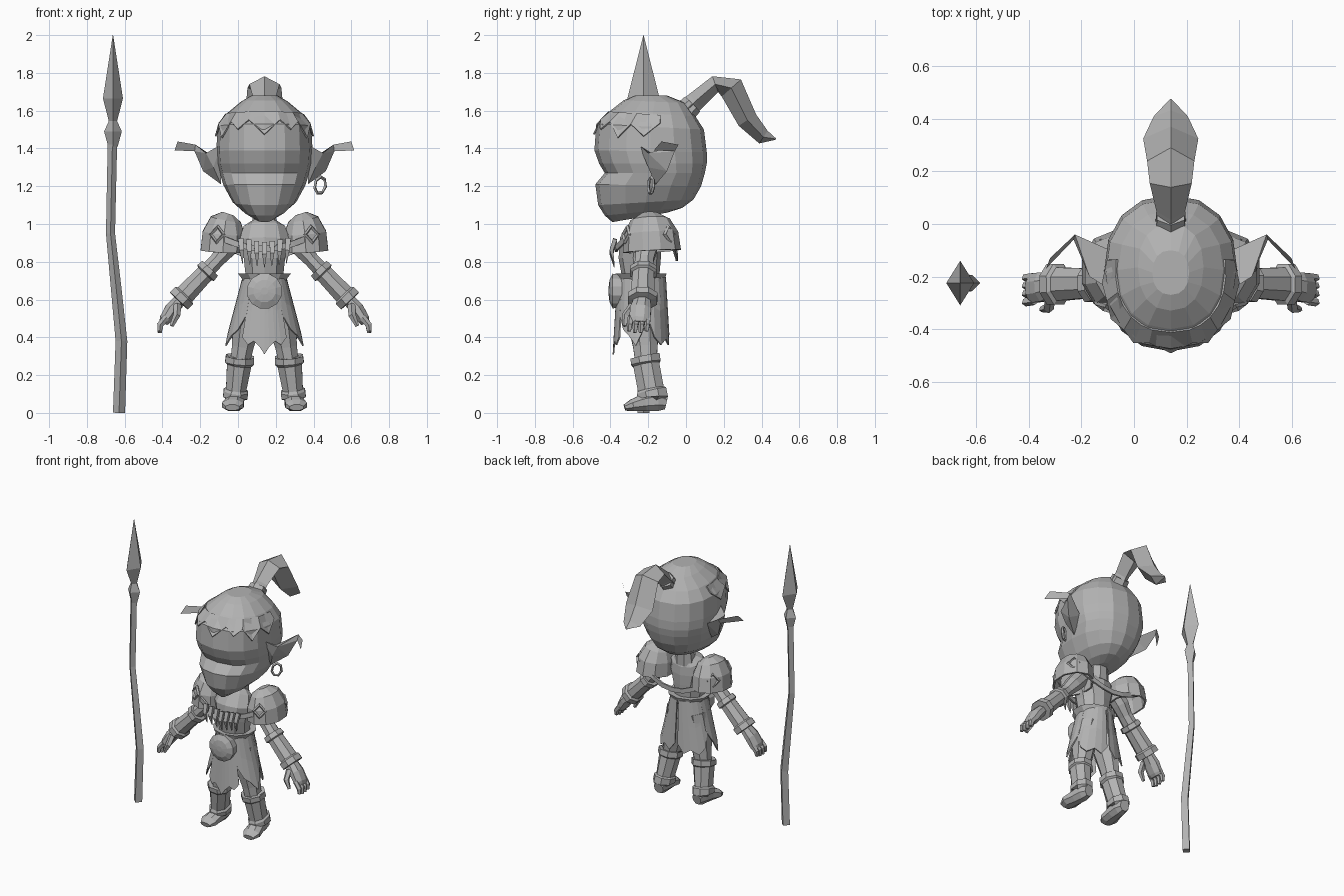
import bpy, bmesh
from math import sin, cos, pi, radians, copysign
from mathutils import Vector

cube = bpy.data.objects.get("Cube")
if cube:
    bpy.data.objects.remove(cube)

CX = 0.14  # the figure stands beside its spear
X, Y, Z = Vector((1, 0, 0)), Vector((0, 1, 0)), Vector((0, 0, 1))

grey = bpy.data.materials.new("plain_grey")
grey.use_nodes = True
GREY = (0.45, 0.45, 0.45, 1)
grey.diffuse_color = GREY
grey.node_tree.nodes["Principled BSDF"].inputs["Base Color"].default_value = GREY


def make(name, verts, faces, thick=0, shift=CX):
    mesh = bpy.data.meshes.new(name)
    mesh.from_pydata([(v[0] + shift, v[1], v[2]) for v in verts], [], faces)
    bm = bmesh.new()
    bm.from_mesh(mesh)
    bmesh.ops.recalc_face_normals(bm, faces=bm.faces)
    bm.to_mesh(mesh)
    bm.free()
    mesh.materials.append(grey)
    ob = bpy.data.objects.new(name, mesh)
    bpy.context.collection.objects.link(ob)
    if thick:
        mod = ob.modifiers.new("thickness", "SOLIDIFY")
        mod.thickness = thick
        mod.offset = 0
    return ob


def pair(name, verts, faces, thick=0):
    make("left_" + name, verts, faces, thick)
    make("right_" + name, [(-v[0], v[1], v[2]) for v in verts], faces, thick)


def tube(path, axis, sides=8, phase=0.5, caps=(True, True)):
    """Sweep an oval (x, y, z, radius along axis, radius across it) along a path."""
    pts = [Vector(p[:3]) for p in path]
    verts, faces, n = [], [], len(path)
    for i, p in enumerate(path):
        t = (pts[min(i + 1, n - 1)] - pts[max(i - 1, 0)]).normalized()
        a = (axis - t * axis.dot(t)).normalized()
        b = t.cross(a)
        for k in range(sides):
            ang = 2 * pi * (k + phase) / sides
            verts.append(pts[i] + a * cos(ang) * p[3] + b * sin(ang) * p[4])
    for i in range(n - 1):
        for k in range(sides):
            j = (k + 1) % sides
            faces.append((i * sides + k, i * sides + j, (i + 1) * sides + j, (i + 1) * sides + k))
    if caps[0]:
        faces.append(tuple(range(sides)))
    if caps[1]:
        faces.append(tuple(range((n - 1) * sides, n * sides)))
    return verts, faces


def strip(top, bottom):
    n = len(top)
    return top + bottom, [(i, i + 1, n + i + 1, n + i) for i in range(n - 1)]


# Head: rings of front height, back height, half width, front y, back y
HEAD = [(1.68, 1.68, .07, -.27, -.1), (1.655, 1.64, .125, -.33, 0), (1.6, 1.57, .2, -.4, .05),
        (1.53, 1.5, .248, -.475, .095), (1.39, 1.38, .255, -.485, .11), (1.32, 1.32, .25, -.46, .11),
        (1.27, 1.27, .237, -.43, .1), (1.21, 1.2, .217, -.48, .08), (1.1, 1.13, .168, -.465, .04),
        (1.045, 1.085, .11, -.43, -.02), (1.01, 1.06, .05, -.39, -.1)]


def head_point(u, ang, scale=1):
    i = min(int(u), len(HEAD) - 2)
    zf, zb, w, yf, yb = [p + (q - p) * (u - i) for p, q in zip(HEAD[i], HEAD[i + 1])]
    s, c = [copysign(abs(v) ** .88, v) for v in (sin(ang), cos(ang))]
    mid, half = (yf + yb) / 2, (yb - yf) / 2
    z = (zf + zb) / 2 + c * (zf - zb) / 2
    return Vector((w * s * scale, -.19 + (mid - half * c + .19) * scale, z))


SIDES = 16
verts = [head_point(u, 2 * pi * k / SIDES) for u in range(len(HEAD)) for k in range(SIDES)]
faces = [(i * SIDES + k, i * SIDES + (k + 1) % SIDES, (i + 1) * SIDES + (k + 1) % SIDES, (i + 1) * SIDES + k)
         for i in range(len(HEAD) - 1) for k in range(SIDES)]
faces += [tuple(range(SIDES)), tuple(range(len(verts) - SIDES, len(verts)))]
make("head", verts, faces)

# Jagged hair fringe over the forehead and temples
half = [(17, 2.7), (30, 3.2), (43, 2.8), (58, 3.5), (72, 2.9), (85, 3.4), (98, 2.7)]
zigzag = [(-a, u) for a, u in reversed(half)] + [(0, 3.4)] + half
make("hair_fringe", *strip([head_point(2.1, radians(a), 1.01) for a, u in zigzag],
                           [head_point(u, radians(a), 1.035) for a, u in zigzag]), thick=.008)

# Ponytail and its tie
make("ponytail", *tube([(0, -.02, 1.58, .06, .06), (0, .05, 1.65, .055, .05), (0, .155, 1.74, .08, .045),
                        (0, .24, 1.72, .09, .068), (0, .325, 1.55, .105, .055), (0, .41, 1.46, .065, .04),
                        (0, .475, 1.45, .004, .004)], X, 4, 0))
make("hair_tie", *tube([(0, -.01, 1.59, .066, .062), (0, .035, 1.635, .06, .056)], X, 6))

# Ears: folded blades sweeping back, with the tip turned forward
ear = [(.23, -.25, 1.42), (.31, -.2, 1.375), (.365, -.04, 1.42), (.46, -.13, 1.437), (.475, -.17, 1.39),
       (.37, -.06, 1.385), (.325, -.1, 1.28), (.23, -.16, 1.21), (.23, -.1, 1.33), (.27, -.2, 1.3)]
pair("ear", ear, [(0, 1, 9), (1, 2, 5), (2, 3, 4, 5), (1, 5, 6), (1, 6, 9), (9, 6, 7), (0, 9, 7),
                  (0, 8, 2, 1), (8, 6, 5, 2), (8, 7, 6)])


def ring(centre, normal, up, wide, tall, thick, count):
    """Closed faceted ring of square section."""
    centre, normal = Vector(centre), Vector(normal).normalized()
    side = Vector(up).cross(normal).normalized()
    up = normal.cross(side)
    verts, faces = [], []
    for k in range(count):
        ang = 2 * pi * k / count
        out = side * cos(ang) * wide + up * sin(ang) * tall
        radial = out.normalized() * thick
        for a, b in ((1, 0), (0, 1), (-1, 0), (0, -1)):
            verts.append(centre + out + radial * a + normal * thick * b)
        for m in range(4):
            n, q = (m + 1) % 4, (k + 1) % count
            faces.append((k * 4 + m, k * 4 + n, q * 4 + n, q * 4 + m))
    return verts, faces


make("earring", *ring((.295, -.185, 1.205), (.5, -1, 0), (.25, 0, 1), .032, .045, .009, 7))

# Neck and torso
make("neck", *tube([(0, -.19, .96, .075, .055), (0, -.18, 1.1, .06, .045)], X))
make("torso", *tube([(0, -.225, .56, .1, .09), (0, -.235, .64, .125, .11), (0, -.24, .73, .105, .1),
                     (0, -.245, .82, .115, .112), (0, -.24, .91, .14, .11), (0, -.215, .98, .115, .085),
                     (0, -.2, 1.01, .07, .055)], X, 10))

# Shoulder pads with diamond buckles
pair("shoulder_pad", *tube([(.22, -.18, .855, .118, .148), (.215, -.185, .95, .112, .138),
                            (.205, -.19, 1.02, .08, .1), (.195, -.19, 1.05, .03, .045)], X, 10, .5, (False, True)),
     thick=.012)
pair("front_buckle", *ring((.25, -.315, .945), (.5, -1, .2), Z, .038, .042, .011, 4))
pair("back_buckle", *ring((.29, -.09, .945), (.8, 1, .2), Z, .038, .042, .011, 4))


# Straps and fangs
def strap(name, pts):
    path = [(-x, y, z, .022, .009) for x, y, z in pts] + [(x, y, z, .022, .009) for x, y, z in pts[-2::-1]]
    make(name, *tube(path, Z, 4))


strap("chest_strap", [(.24, -.31, .93), (.15, -.345, .895), (.07, -.365, .875), (0, -.37, .868)])
strap("back_strap", [(.28, -.085, .93), (.17, -.06, .865), (.08, -.05, .83), (0, -.05, .82)])
for k in range(-3, 4):
    x, top = k * .042, .9 + abs(k) * .007
    make("fang", *tube([(x, -.375, top, .02, .016), (x * .96, -.395, top - .06, .017, .014),
                        (x * .92, -.38, top - .13, .002, .002)], X, 4))

# Arms, bracers and hands
pair("upper_arm", *tube([(.13, -.21, .95, .06, .06), (.2, -.21, .87, .062, .055), (.25, -.22, .81, .052, .043),
                         (.32, -.225, .735, .06, .045)], Y))
top, end = Vector((.288, -.225, .765)), Vector((.453, -.23, .593))
bracer = [(0, .05), (0, .062), (.14, .066), (.17, .052), (.8, .058), (.84, .071), (1, .071), (1.01, .04)]
pair("bracer", *tube([(*top.lerp(end, t), r * 1.18, r) for t, r in bracer], Y))
pair("palm", *tube([(.44, -.23, .605, .045, .035), (.49, -.24, .55, .06, .04), (.525, -.245, .495, .06, .034),
                    (.535, -.245, .475, .05, .025)], Y))
for k in range(4):
    y = -.2 - k * .031
    pair("finger", *tube([(.52, y, .505, .016, .019), (.552, y - .005, .465, .016, .018),
                          (.555, y - .008, .42 + .008 * abs(k - 1.5), .011, .012)], Y, 5))
pair("thumb", *tube([(.46, -.28, .57, .022, .022), (.465, -.32, .515, .02, .02), (.492, -.325, .46, .011, .011)], Y, 5))

# Belt and round plate
make("belt", *tube([(0, -.238, .685, .115, .118), (0, -.238, .71, .125, .125), (0, -.238, .737, .147, .135),
                    (0, -.238, .725, .1, .1)], X, 10))
make("belt_plate", *tube([(0, -.34, .645, .09, .09), (0, -.388, .645, .095, .095), (0, -.405, .645, .06, .06),
                          (0, -.41, .645, .02, .02)], X, 12))


# Skirt panels with ragged hems
def skirt_point(deg, z):
    t, a = (.72 - z) / .37, radians(deg)
    return Vector(((.112 + .098 * t) * sin(a), -.235 - (.125 + .022 * t) * cos(a), z))


def panel(name, hem, both=False):
    rows = [[skirt_point(d, .72 + (z - .72) * f) for d, z in hem] for f in (0, .5, 1)]
    n = len(hem)
    faces = [(r * n + i, r * n + i + 1, r * n + n + i + 1, r * n + n + i) for r in (0, 1) for i in range(n - 1)]
    (pair if both else make)(name, sum(rows, []), faces, .008)


panel("front_cloth", [(-36, .4), (-25, .36), (-16, .38), (-7, .35), (0, .31), (7, .35), (16, .38), (25, .36), (36, .4)])
panel("side_cloth", [(34, .52), (48, .44), (62, .41), (78, .355), (92, .43), (106, .5)], True)
panel("back_cloth", [(104, .5), (118, .4), (134, .36), (150, .39), (164, .36), (177, .42)], True)

# Legs, boots and feet
pair("thigh", *tube([(.07, -.225, .62, .075, .1), (.095, -.225, .47, .08, .088), (.115, -.215, .35, .062, .07),
                     (.13, -.212, .26, .055, .06)], X))
pair("boot", *tube([(.13, -.217, .29, .055, .06), (.13, -.217, .3, .08, .085), (.132, -.212, .265, .083, .085),
                    (.134, -.21, .255, .07, .075), (.15, -.186, .125, .058, .075), (.151, -.182, .115, .07, .086),
                    (.155, -.175, .08, .07, .086), (.155, -.178, .075, .045, .055)], X))
pair("foot", *tube([(.15, -.105, .055, .035, .04), (.153, -.15, .065, .05, .06), (.158, -.22, .055, .054, .05),
                    (.168, -.285, .04, .062, .034), (.17, -.325, .028, .04, .018)], X))

# Crooked spear with a knob and diamond blade
SPEAR_Y = -.225
shaft = [(-.63, 0, .032), (-.617, .38, .031), (-.645, .66, .028), (-.675, .95, .024), (-.665, 1.42, .025)]
make("spear_shaft", *tube([(x, SPEAR_Y, z, r, r) for x, z, r in shaft], X, 4, 0), shift=0)
blade = [(1.41, .025, .025), (1.49, .047, .045), (1.545, .022, .03), (1.665, .053, .085), (2, .001, .001)]
make("spear_head", *tube([(-.662, SPEAR_Y, z, a, b) for z, a, b in blade], X, 4, 0), shift=0)
